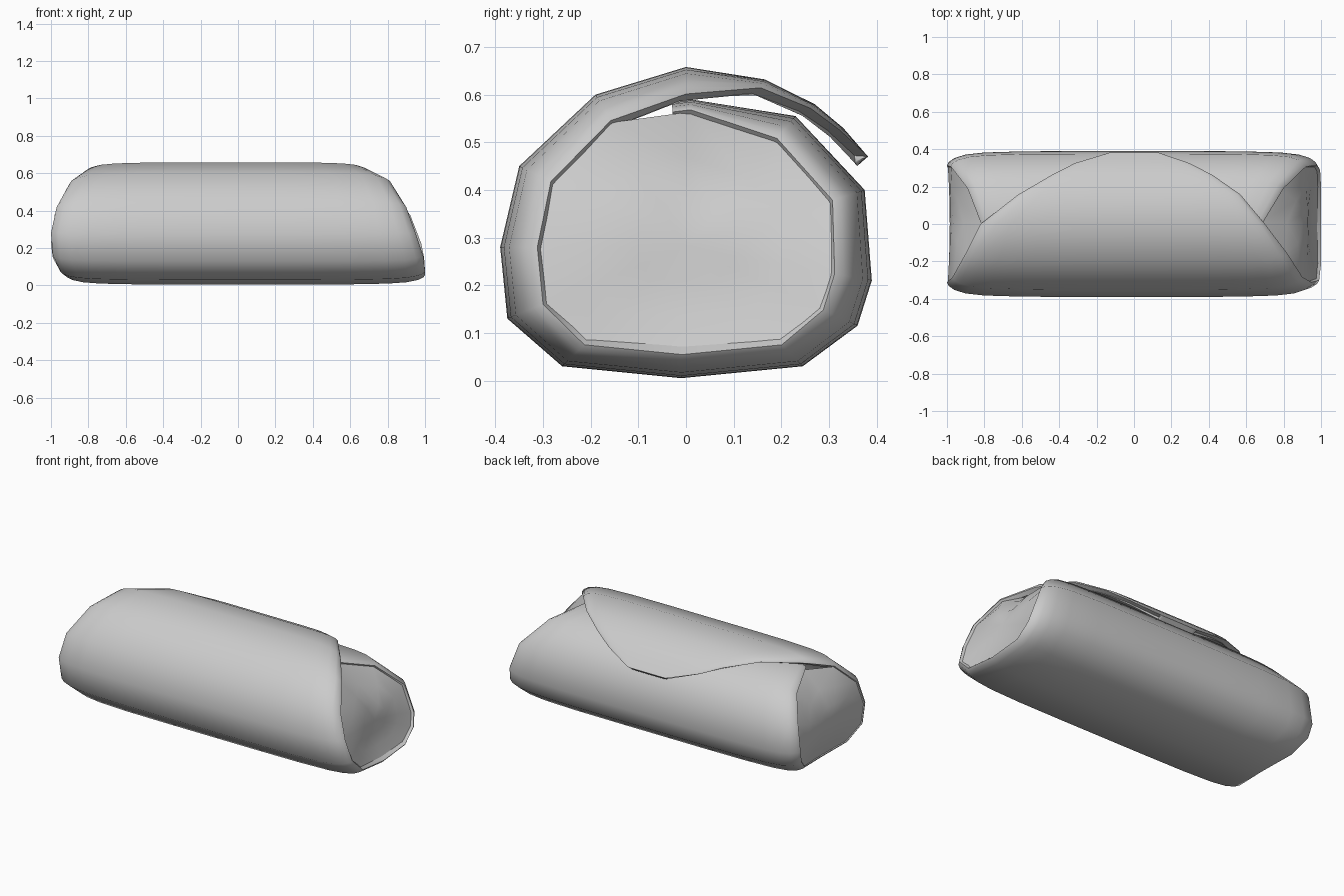
import bpy, bmesh, math

if "Cube" in bpy.data.objects:
    bpy.data.objects.remove(bpy.data.objects["Cube"])

# Rolled sheet profile: y, z, left extent, right extent, end shrink factor
PROFILE = [
    (-0.03, 0.585, -0.80, 0.70, 0.93),
    (0.01, 0.59, -0.82, 0.69, 0.93),
    (0.23, 0.555, -0.89, 0.80, 0.83),
    (0.375, 0.40, -0.98, 0.92, 0.82),
    (0.39, 0.21, -1.00, 0.98, 0.80),
    (0.36, 0.115, -0.99, 0.995, 0.80),
    (0.245, 0.03, -0.95, 1.00, 0.82),
    (-0.01, 0.005, -0.92, 1.00, 0.82),
    (-0.26, 0.03, -0.95, 1.00, 0.82),
    (-0.375, 0.13, -0.99, 0.99, 0.80),
    (-0.39, 0.28, -1.00, 0.95, 0.80),
    (-0.35, 0.45, -0.97, 0.90, 0.81),
    (-0.19, 0.60, -0.90, 0.82, 0.83),
    (0.00, 0.658, -0.82, 0.70, 0.85),
    (0.165, 0.632, -0.62, 0.57, 0.95),
    (0.27, 0.58, -0.44, 0.42, 0.97),
    (0.33, 0.53, -0.32, 0.30, 0.98),
    (0.382, 0.47, -0.13, 0.13, 1.0),
]
RING = 13          # profile points that close the tube
CY, CZ = 0.0, 0.28
# Position along half the length, and how much of the shrink applies there
STEPS = [(0, 0), (0.3, 0), (0.6, 0.02), (0.8, 0.10), (0.9, 0.24),
         (0.96, 0.48), (0.99, 0.75), (1.0, 1.0)]
ROWS = [(-t, s) for t, s in reversed(STEPS[1:])] + STEPS


def point(p, t, s, inner=1.0):
    y, z, left, right, end = p
    k = (1 - (1 - end) * s) * inner
    x = -t * left if t < 0 else t * right
    return (x, CY + (y - CY) * k, CZ + (z - CZ) * k)


def make(name, bm):
    me = bpy.data.meshes.new(name)
    bm.to_mesh(me)
    bm.free()
    ob = bpy.data.objects.new(name, me)
    bpy.context.collection.objects.link(ob)
    return ob


def smooth(ob, angle):
    bpy.ops.object.select_all(action='DESELECT')
    ob.select_set(True)
    bpy.context.view_layer.objects.active = ob
    bpy.ops.object.shade_smooth_by_angle(angle=math.radians(angle))


# Rolled outer sheet with the curved loose flap
bm = bmesh.new()
grid = []
for p in PROFILE:
    row = []
    for t, s in ROWS:
        x, y, z = point(p, t, s)
        row.append(bm.verts.new((-abs(x) if t < 0 else abs(x), y, z)))
    grid.append(row)
for a, b in zip(grid, grid[1:]):
    for j in range(len(ROWS) - 1):
        bm.faces.new((a[j], a[j + 1], b[j + 1], b[j]))
wrap = make("rolled_wrap", bm)
mod = wrap.modifiers.new("thickness", 'SOLIDIFY')
mod.thickness = 0.03
mod.offset = -1
bpy.context.view_layer.objects.active = wrap
bpy.ops.object.modifier_apply(modifier=mod.name)
smooth(wrap, 50)


# Folded-in closures at both ends
def end_cap(name, side, depth, centre_x):
    bm = bmesh.new()
    rings = []
    for f in (1.0, 0.66, 0.33):
        ring = []
        for p in PROFILE[1:RING]:
            x, y, z = point(p, side, 1.0, 0.985)
            x -= side * depth
            blend = 1 - f * f
            ring.append(bm.verts.new((x + (centre_x - x) * blend,
                                      y * f, CZ + (z - CZ) * f)))
        rings.append(ring)
    n = len(rings[0])
    centre = bm.verts.new((centre_x, 0, CZ))
    for i in range(n):
        k = (i + 1) % n
        for a, b in zip(rings, rings[1:]):
            bm.faces.new((a[i], a[k], b[k], b[i]))
        bm.faces.new((rings[-1][i], rings[-1][k], centre))
    bmesh.ops.recalc_face_normals(bm, faces=bm.faces)
    if sum((f.normal.x * f.calc_area() for f in bm.faces)) * side < 0:
        bmesh.ops.reverse_faces(bm, faces=bm.faces)
    smooth(make(name, bm), 60)


end_cap("right_end_fold", 1, 0.015, 0.93)
end_cap("left_end_fold", -1, 0.005, -0.985)
